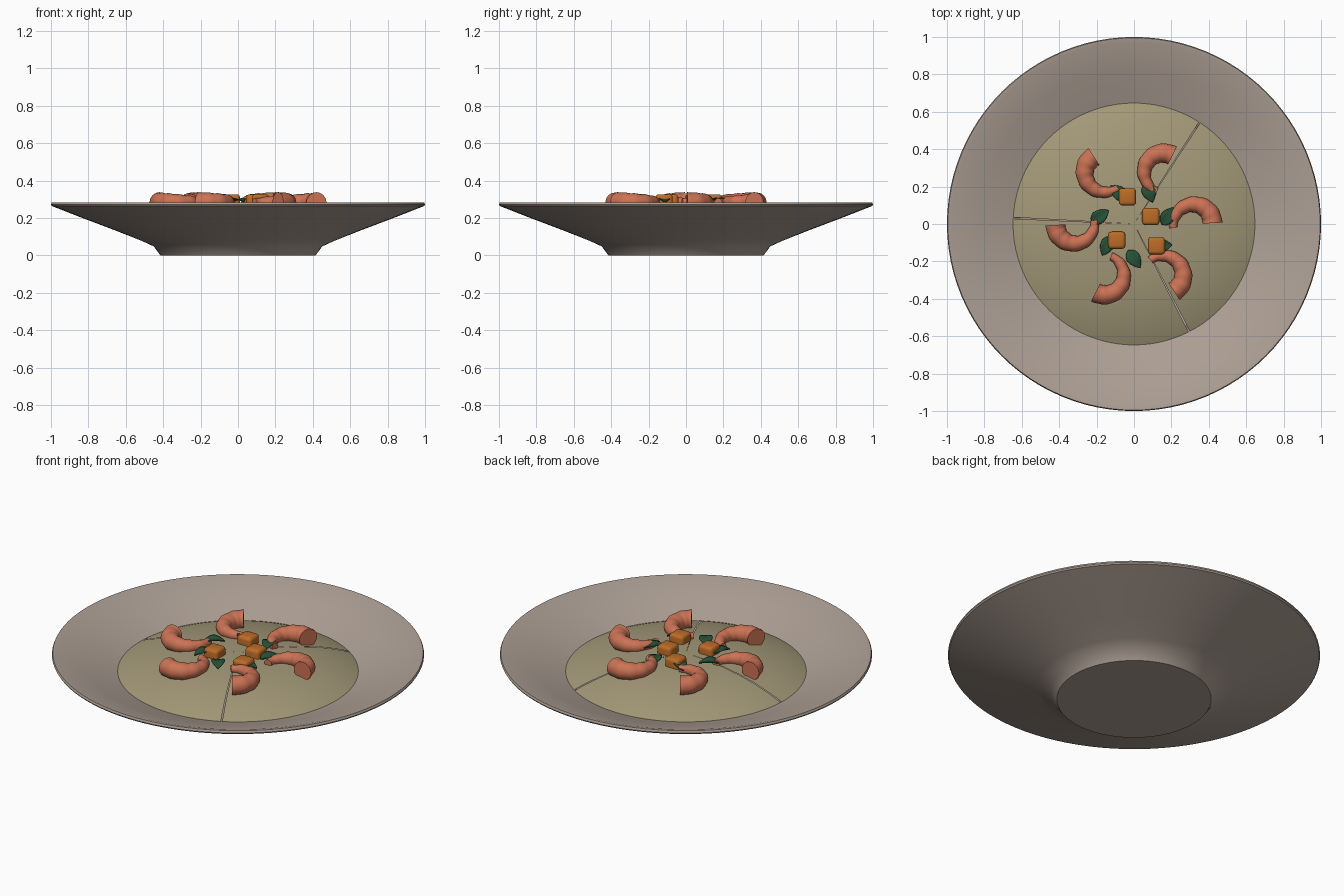
import bpy, bmesh, math
from math import sin, cos, radians, pi
from mathutils import Matrix

if "Cube" in bpy.data.objects:
    bpy.data.objects.remove(bpy.data.objects["Cube"])


def material(name, rgb):
    m = bpy.data.materials.new(name)
    m.diffuse_color = (*rgb, 1)
    m.use_nodes = True
    m.node_tree.nodes["Principled BSDF"].inputs["Base Color"].default_value = m.diffuse_color
    return m


GLAZE = material("stoneware", (0.42, 0.35, 0.30))
BROTH = material("broth", (0.37, 0.32, 0.19))
PINK = material("shrimp_pink", (0.60, 0.17, 0.09))
ORANGE = material("squash_orange", (0.50, 0.15, 0.02))
GREEN = material("leaf_green", (0.02, 0.085, 0.04))


def finish(bm, name, mat, angle=35):
    bmesh.ops.remove_doubles(bm, verts=bm.verts, dist=1e-5)
    bmesh.ops.recalc_face_normals(bm, faces=bm.faces)
    me = bpy.data.meshes.new(name)
    bm.to_mesh(me)
    bm.free()
    me.materials.append(mat)
    ob = bpy.data.objects.new(name, me)
    bpy.context.collection.objects.link(ob)
    bpy.ops.object.select_all(action='DESELECT')
    bpy.context.view_layer.objects.active = ob
    ob.select_set(True)
    bpy.ops.object.shade_smooth_by_angle(angle=radians(angle))
    return ob


def lathe(name, profile, mat, start=0, sweep=360, steps=96):
    # revolve an (r, z) profile about the z axis
    bm = bmesh.new()
    vs = [bm.verts.new((r, 0, z)) for r, z in profile]
    es = [bm.edges.new(p) for p in zip(vs, vs[1:])]
    bmesh.ops.rotate(bm, verts=vs, matrix=Matrix.Rotation(radians(start), 3, 'Z'))
    bmesh.ops.spin(bm, geom=vs + es, axis=(0, 0, 1), cent=(0, 0, 0),
                   angle=radians(sweep), steps=steps)
    return finish(bm, name, mat)


# wide shallow bowl with a small foot
lathe("bowl", [(0, 0), (0.415, 0), (0.45, 0.048), (0.52, 0.08), (0.66, 0.135),
               (0.85, 0.207), (0.995, 0.264), (1.0, 0.272), (0.995, 0.284),
               (0.975, 0.282), (0.82, 0.231), (0.645, 0.173), (0.52, 0.125),
               (0.40, 0.08), (0, 0.07)], GLAZE)

# domed filling in three sectors with fine seams
dome = [(0, 0.280), (0.12, 0.279), (0.25, 0.271), (0.36, 0.256), (0.46, 0.236),
        (0.55, 0.210), (0.61, 0.189), (0.648, 0.173)]
for i in range(3):
    lathe(f"filling_{i + 1}", dome, BROTH, 57.5 + 120 * i, 119.3, 32)


# curled shrimp: tapered, gently ridged tube along an arc
def shrimp(name, angle):
    bm = bmesh.new()
    a0 = radians(angle)
    cx, cy = 0.325 * cos(a0), 0.325 * sin(a0)
    n, sides, rings = 40, 16, []
    for i in range(n + 1):
        t = i / n
        a = a0 + radians(3 + 187 * t)
        R = 0.094 + 0.022 * t
        r = 0.053 - 0.033 * t ** 1.6 + 0.0012 * cos(t * 12 * pi)
        ring = []
        for k in range(sides):
            b = 2 * pi * k / sides
            d = R + r * cos(b)
            ring.append(bm.verts.new((cx + d * cos(a), cy + d * sin(a),
                                      0.284 + r * sin(b))))
        rings.append(ring)
    for p, q in zip(rings, rings[1:]):
        for k in range(sides):
            j = (k + 1) % sides
            bm.faces.new((p[k], p[j], q[j], q[k]))
    bm.faces.new(rings[0])
    bm.faces.new(rings[-1])
    finish(bm, name, PINK)


for i in range(6):
    shrimp(f"shrimp_{i + 1}", 60 * i)

# rounded vegetable cubes
for i, (x, y) in enumerate([(-0.035, 0.145), (0.09, 0.04), (-0.092, -0.087), (0.12, -0.117)]):
    bm = bmesh.new()
    bmesh.ops.create_cube(bm, size=0.092)
    bmesh.ops.bevel(bm, geom=bm.edges[:], offset=0.018, segments=3,
                    profile=0.5, affect='EDGES')
    bmesh.ops.translate(bm, verts=bm.verts, vec=(x, y, 0.281))
    finish(bm, f"squash_cube_{i + 1}", ORANGE, 40)


# pointed, slightly cupped leaves
def leaf(name, ring_angle, heading):
    bm = bmesh.new()
    n, rows = 10, []
    for i in range(n + 1):
        t = i / n
        w = 0.036 * sin(pi * t ** 0.8) ** 0.8 if 0 < i < n else 0
        rows.append([bm.verts.new(((t - 0.5) * 0.115, s * w,
                                   0.288 + 0.25 * abs(s * w) + 0.012 * sin(pi * t)))
                     for s in (-1, -0.5, 0, 0.5, 1)])
    for p, q in zip(rows, rows[1:]):
        for k in range(4):
            bm.faces.new((p[k], q[k], q[k + 1], p[k + 1]))
    bmesh.ops.remove_doubles(bm, verts=bm.verts, dist=1e-5)
    a = radians(ring_angle)
    bmesh.ops.transform(bm, verts=bm.verts, matrix=Matrix.Translation(
        (0.187 * cos(a), 0.187 * sin(a), 0)) @ Matrix.Rotation(radians(heading), 4, 'Z'))
    ob = finish(bm, name, GREEN)
    mod = ob.modifiers.new("thickness", 'SOLIDIFY')
    mod.thickness = 0.005


for i, h in enumerate([55, -70, 140, 35, 245, -55, 5]):
    leaf(f"leaf_{i + 1}", 13 + 360 / 7 * i, h)
